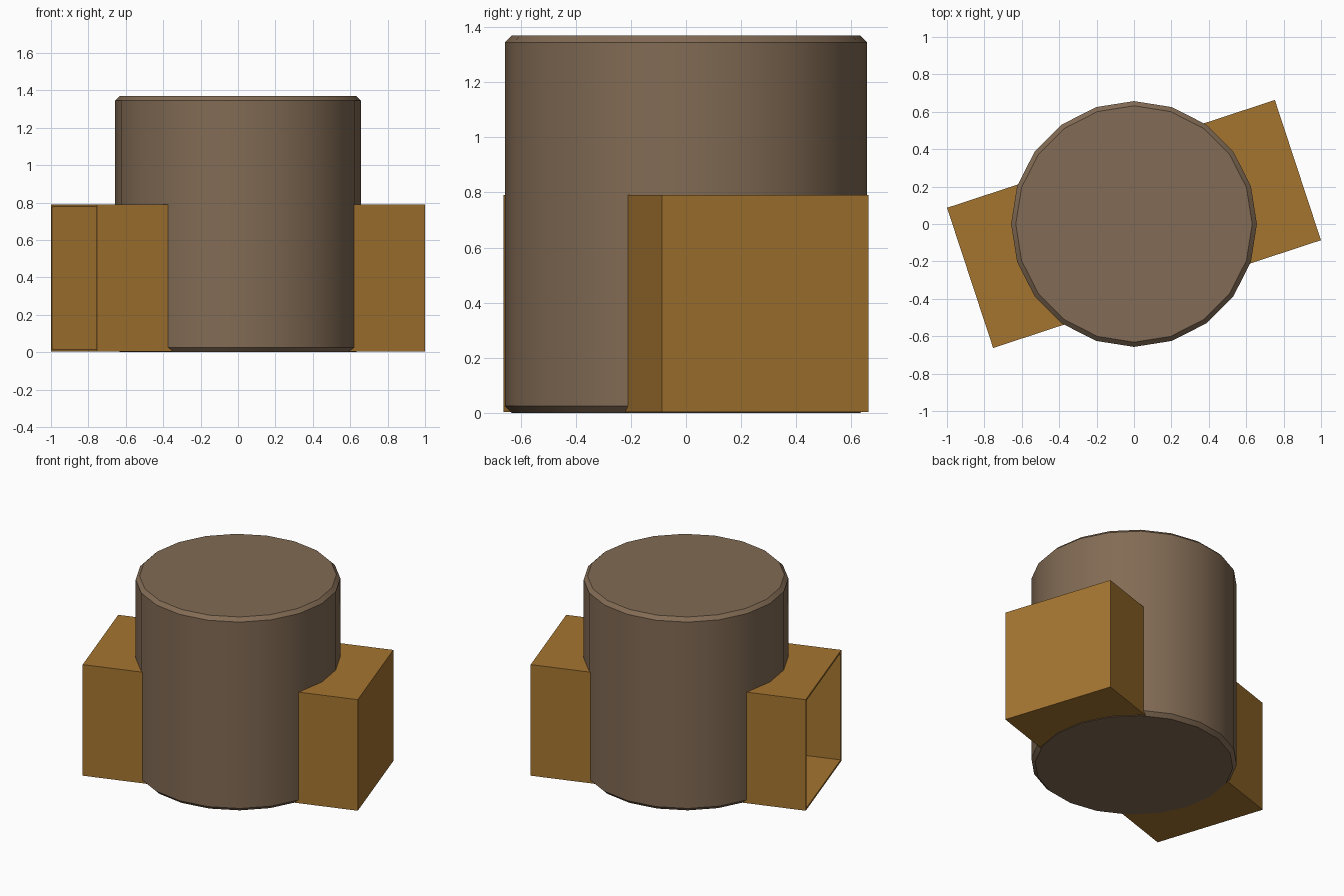
import bpy, bmesh
from math import radians, cos, sin, tau
from mathutils import Matrix

if "Cube" in bpy.data.objects:
    bpy.data.objects.remove(bpy.data.objects["Cube"], do_unlink=True)


def material(name, rgb):
    m = bpy.data.materials.new(name)
    m.use_nodes = True
    m.diffuse_color = (*rgb, 1)
    m.node_tree.nodes["Principled BSDF"].inputs["Base Color"].default_value = (*rgb, 1)
    return m


def finish(bm, name, mat):
    bmesh.ops.recalc_face_normals(bm, faces=bm.faces)
    mesh = bpy.data.meshes.new(name)
    bm.to_mesh(mesh)
    bm.free()
    mesh.materials.append(mat)
    ob = bpy.data.objects.new(name, mesh)
    bpy.context.collection.objects.link(ob)
    return ob


brown = material("dull brown", (0.223, 0.147, 0.089))
ochre = material("ochre", (0.376, 0.178, 0.03))

# Upright drum: 20 sides with a narrow chamfer at both rims
SIDES, RADIUS, HEIGHT, CHAMFER = 20, 0.657, 1.37, 0.025
bm = bmesh.new()
profile = [(RADIUS - CHAMFER, 0), (RADIUS, CHAMFER),
           (RADIUS, HEIGHT - CHAMFER), (RADIUS - CHAMFER, HEIGHT)]
rings = [[bm.verts.new((r * cos(tau * i / SIDES), r * sin(tau * i / SIDES), z))
          for i in range(SIDES)] for r, z in profile]
for low, high in zip(rings, rings[1:]):
    for i in range(SIDES):
        j = (i + 1) % SIDES
        bm.faces.new((low[i], low[j], high[j], high[i]))
bm.faces.new(rings[0])
bm.faces.new(rings[-1])
drum = finish(bm, "drum", brown)
bpy.ops.object.select_all(action='DESELECT')
drum.select_set(True)
bpy.context.view_layer.objects.active = drum
bpy.ops.object.shade_smooth_by_angle(angle=radians(30))

# Slanted box through the drum, hollow and open at its -x end
LENGTH, WIDTH, TOP, BASE, WALL = 1.845, 0.789, 0.79, 0.003, 0.02
bm = bmesh.new()
bmesh.ops.create_cube(bm, size=1)
bmesh.ops.scale(bm, vec=(LENGTH, WIDTH, TOP - BASE), verts=bm.verts)
bm.normal_update()
end = min(bm.faces, key=lambda f: f.calc_center_median().x)
bmesh.ops.inset_region(bm, faces=[end], thickness=WALL)
cavity = bmesh.ops.extrude_face_region(bm, geom=[end])["geom"]
bmesh.ops.translate(bm, vec=(LENGTH - WALL, 0, 0),
                    verts=[v for v in cavity if isinstance(v, bmesh.types.BMVert)])
if end.is_valid:
    bmesh.ops.delete(bm, geom=[end], context='FACES_ONLY')
bm.transform(Matrix.Translation((0, 0, (TOP + BASE) / 2)) @ Matrix.Rotation(radians(18.2), 4, 'Z'))
finish(bm, "open_box", ochre)
